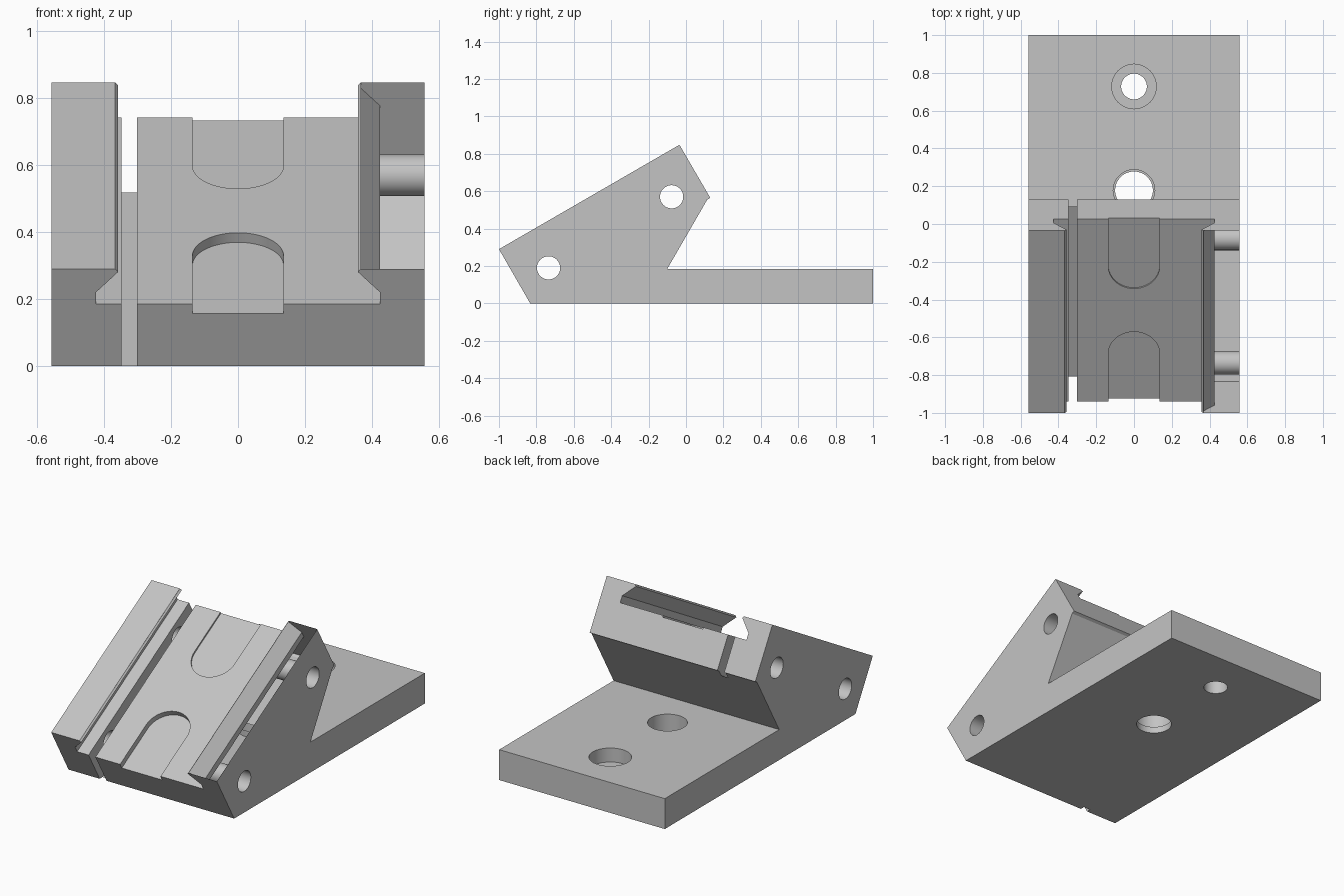
import bpy, bmesh, math
from mathutils import Matrix, Vector

if "Cube" in bpy.data.objects:
    bpy.data.objects.remove(bpy.data.objects["Cube"])

HALF = 0.5575                      # half width of the body
TILT = math.radians(30)

grey = bpy.data.materials.new("plain_grey")
grey.use_nodes = True
colour = (0.55, 0.55, 0.55, 1)
grey.diffuse_color = colour
grey.node_tree.nodes["Principled BSDF"].inputs["Base Color"].default_value = colour


def frame(x_axis, y_axis, origin=(0, 0, 0)):
    """Matrix whose local x and y are the given axes."""
    x, y = Vector(x_axis), Vector(y_axis)
    m = Matrix((x, y, x.cross(y))).transposed().to_4x4()
    m.translation = origin
    return m


def prism(name, points, low, high, matrix):
    """Extrude a flat outline along the local z of a frame."""
    bm = bmesh.new()
    face = bm.faces.new([bm.verts.new((x, y, low)) for x, y in points])
    out = bmesh.ops.extrude_face_region(bm, geom=[face])
    top = [v for v in out["geom"] if isinstance(v, bmesh.types.BMVert)]
    bmesh.ops.translate(bm, verts=top, vec=(0, 0, high - low))
    bmesh.ops.transform(bm, matrix=matrix, verts=bm.verts)
    bmesh.ops.recalc_face_normals(bm, faces=bm.faces)
    mesh = bpy.data.meshes.new(name)
    bm.to_mesh(mesh)
    bm.free()
    mesh.materials.append(grey)
    obj = bpy.data.objects.new(name, mesh)
    bpy.context.collection.objects.link(obj)
    return obj


def arc(cx, cy, r, start, end, steps):
    return [(cx + r * math.cos(start + (end - start) * i / steps),
             cy + r * math.sin(start + (end - start) * i / steps))
            for i in range(steps + 1)]


def circle(cx, cy, r):
    return arc(cx, cy, r, 0, math.tau, 48)[:-1]


# Frames: side outline, plan, tilted deck plan, tilted deck cross-section
side = frame((0, 1, 0), (0, 0, 1))
plan = Matrix.Identity(4)
slope = Vector((0, math.cos(TILT), math.sin(TILT)))
normal = Vector((0, -math.sin(TILT), math.cos(TILT)))
corner = (0, -1, 0.29)
deck = frame((1, 0, 0), slope, corner)
section = frame((1, 0, 0), normal, corner)      # local z runs down the slope

# Body: base plate and tilted block as one side outline
outline = [(-1, 0.29), (-0.833, 0), (1, 0), (1, 0.185), (-0.1, 0.185),
           (0.1135, 0.5545), (0.13, 0.564), (-0.035, 0.848)]
body = prism("angled_clamp_mount", outline, -HALF, HALF, side)

cutters = []


def cut(name, points, low, high, matrix):
    obj = prism(name, points, low, high, matrix)
    obj.hide_render = True
    cutters.append(obj)


# Dovetail channel with a small chamfered lip
half = [(0.425, -0.121), (0.425, -0.081), (0.358, -0.01), (0.367, 0), (0.367, 0.1)]
cut("channel_cutter", half + [(-x, y) for x, y in reversed(half)], -1.4, 0.2, section)

# Flexing slot beside the channel
cut("slot_cutter", [(-0.348, -0.348), (-0.302, -0.348), (-0.302, 0.1), (-0.348, 0.1)],
    -1.4, 0.2, section)

# Round-ended recesses at both ends of the channel floor
R = 0.136
cut("lower_recess_cutter", [(-R, -0.2), (R, -0.2)] + arc(0, 0.29, R, 0, math.pi, 32),
    -0.154, -0.06, deck)
cut("upper_recess_cutter", [(R, 1.3), (-R, 1.3)] + arc(0, 0.826, R, math.pi, math.tau, 32),
    -0.131, -0.06, deck)

# Cross bolt holes through the sides
for y, z in ((-0.735, 0.19), (-0.077, 0.57)):
    cut("cross_hole_cutter", circle(y, z, 0.062), -0.7, 0.7, side)

# Stepped holes in the base plate: y, wide radius, narrow radius, step height
for y, wide, narrow, step in ((0.728, 0.118, 0.068, 0.1), (0.178, 0.11, 0.1, 0.04)):
    cut("narrow_hole_cutter", circle(0, y, narrow), -0.1, 0.15, plan)
    cut("wide_hole_cutter", circle(0, y, wide), step, 0.21, plan)

# Apply every cut, then drop the cutters
bpy.ops.object.select_all(action="DESELECT")
bpy.context.view_layer.objects.active = body
body.select_set(True)
for cutter in cutters:
    mod = body.modifiers.new("cut", "BOOLEAN")
    mod.operation = "DIFFERENCE"
    mod.solver = "EXACT"
    mod.object = cutter
    bpy.ops.object.modifier_apply(modifier=mod.name)
    bpy.data.objects.remove(cutter)

bpy.ops.object.shade_smooth_by_angle(angle=math.radians(25))
